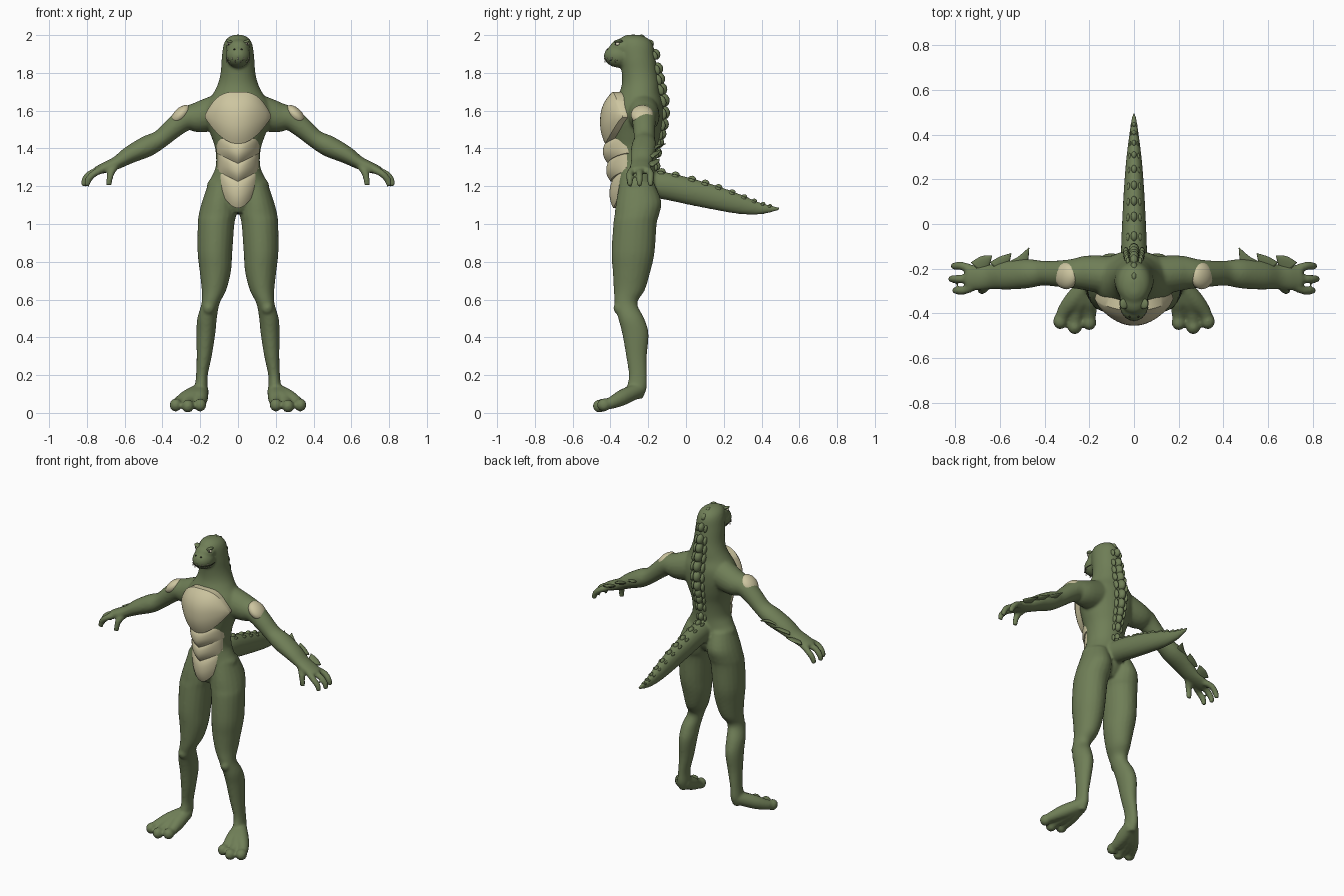
import bpy, bmesh, math
from mathutils import Vector, Matrix

if "Cube" in bpy.data.objects:
    bpy.data.objects.remove(bpy.data.objects["Cube"])


def material(name, rgb):
    m = bpy.data.materials.new(name)
    m.diffuse_color = (*rgb, 1)
    m.use_nodes = True
    m.node_tree.nodes["Principled BSDF"].inputs["Base Color"].default_value = m.diffuse_color
    return m


GREEN = material("scale green", (0.16, 0.21, 0.095))
CREAM = material("plate cream", (0.61, 0.56, 0.35))
DARK = material("dark brown", (0.03, 0.03, 0.02))
IVORY = material("ivory", (0.72, 0.68, 0.5))


def finish(name, bm, mat):
    bmesh.ops.recalc_face_normals(bm, faces=bm.faces)
    me = bpy.data.meshes.new(name)
    bm.to_mesh(me)
    bm.free()
    me.shade_smooth()
    me.materials.append(mat)
    ob = bpy.data.objects.new(name, me)
    bpy.context.collection.objects.link(ob)
    return ob


def spline(pts, steps=4):
    """Catmull-Rom through tuples of any length."""
    out = []
    for i in range(len(pts) - 1):
        p0, p1, p2, p3 = (pts[max(i - 1, 0)], pts[i], pts[i + 1], pts[min(i + 2, len(pts) - 1)])
        for k in range(steps):
            t = k / steps
            out.append([0.5 * (2 * b + (c - a) * t + (2 * a - 5 * b + 4 * c - d) * t * t
                               + (3 * b - a - 3 * c + d) * t ** 3)
                        for a, b, c, d in zip(p0, p1, p2, p3)])
    return out + [list(pts[-1])]


def tube(bm, pts, hint=(1, 0, 0), axis=None, side=1, n=20):
    """Loft of ellipses; each point is x, y, z, radius along hint, other radius."""
    pts = spline([(p[0] * side, p[1], p[2], p[3], p[-1]) for p in pts])
    rings = []
    for i, p in enumerate(pts):
        t = Vector(axis) if axis else (Vector(pts[min(i + 1, len(pts) - 1)][:3])
                                       - Vector(pts[max(i - 1, 0)][:3])).normalized()
        a = Vector(hint)
        a = (a - t * a.dot(t)).normalized()
        b = t.cross(a)
        rings.append([bm.verts.new(Vector(p[:3]) + a * max(p[3], .002) * math.cos(2 * math.pi * k / n)
                                   + b * max(p[4], .002) * math.sin(2 * math.pi * k / n)) for k in range(n)])
    for r, q in zip(rings, rings[1:]):
        for k in range(n):
            bm.faces.new((r[k], r[(k + 1) % n], q[(k + 1) % n], q[k]))
    bm.faces.new(rings[0])
    bm.faces.new(rings[-1])


def blob(bm, c, r, rot=None, sub=3):
    m = Matrix.Translation(c) @ (rot or Matrix()) @ Matrix.Diagonal((*r, 1))
    bmesh.ops.create_icosphere(bm, subdivisions=sub, radius=1, matrix=m)


UP = (0, 0, 1)
bm = bmesh.new()
# torso, neck and skull: z, centre y, half width, half depth
tube(bm, [(0, y, z, rx, ry) for z, y, rx, ry in [
    (1.06, -.27, .05, .07), (1.12, -.265, .13, .1), (1.2, -.265, .165, .105), (1.25, -.268, .14, .106),
    (1.31, -.27, .117, .11), (1.4, -.27, .121, .122), (1.48, -.265, .148, .135), (1.56, -.26, .177, .14),
    (1.63, -.25, .17, .13), (1.69, -.245, .132, .11), (1.74, -.24, .107, .1), (1.8, -.245, .092, .095),
    (1.88, -.257, .086, .095), (1.95, -.267, .076, .092), (1.985, -.275, .055, .07), (2.002, -.28, .02, .03)]],
    axis=UP, n=32)
# face
blob(bm, (0, -.355, 1.89), (.066, .08, .063))
blob(bm, (0, -.33, 1.935), (.064, .073, .047))
# tail
tube(bm, [(0, -.24, 1.22, .06, .07), (0, -.1, 1.2, .058, .072), (0, .02, 1.172, .053, .07),
          (0, .15, 1.14, .046, .064), (0, .28, 1.105, .036, .052), (0, .38, 1.083, .024, .034),
          (0, .46, 1.08, .013, .017), (0, .5, 1.083, .005, .006)])
for s in (1, -1):
    # legs
    tube(bm, [(x, y, z, rx, ry) for z, x, y, rx, ry in [
        (1.22, .085, -.26, .07, .09), (1.12, .1, -.25, .09, .12), (1.05, .108, -.26, .1, .118),
        (1.0, .116, -.27, .097, .115), (.85, .122, -.28, .092, .114), (.75, .12, -.288, .083, .1),
        (.65, .127, -.3, .065, .082), (.58, .145, -.318, .048, .06), (.5, .164, -.29, .052, .069),
        (.42, .17, -.268, .05, .07), (.3, .179, -.262, .04, .055), (.2, .191, -.255, .031, .048),
        (.13, .195, -.26, .034, .052), (.075, .198, -.265, .028, .035)]], axis=UP, side=s)
    blob(bm, (.155 * s, -.352, .555), (.032, .032, .036))
    # feet and toes
    for tx, ty, tz in ((.2, -.44, .042), (.265, -.458, .036), (.33, -.435, .042)):
        tube(bm, [(.195, -.255, .12, .04), (.2 + (tx - .2) * .5, -.335, .082, .042),
                  (.2 + (tx - .2) * .85, -.39, .055, .033), (tx, ty, tz, .026)], side=s)
        blob(bm, (tx * s, ty, tz), (.032, .036, .035))
    # arms
    tube(bm, [(.07, -.235, 1.6, .09, .1), (.2, -.22, 1.567, .08, .083), (.275, -.222, 1.557, .066, .064),
              (.34, -.222, 1.51, .059, .055), (.41, -.22, 1.45, .056, .049), (.48, -.222, 1.412, .066, .056),
              (.57, -.23, 1.368, .064, .047), (.64, -.236, 1.325, .056, .035), (.7, -.24, 1.3, .058, .029),
              (.75, -.242, 1.282, .052, .022)], hint=(0, 1, 0), side=s)
    # fingers and thumb
    for y0, y1, dx in ((-.205, -.188, -.008), (-.243, -.246, .004), (-.28, -.297, -.014)):
        tube(bm, [(.72, y0, 1.288, .021), (.775 + dx, y1, 1.268, .019), (.806 + dx, y1, 1.235, .018),
                  (.815 + dx, y1, 1.2, .014)], hint=(0, 1, 0), side=s, n=12)
    tube(bm, [(.65, -.265, 1.31, .024), (.675, -.293, 1.265, .019), (.684, -.3, 1.205, .015)],
         hint=(0, 1, 0), side=s, n=12)
body = finish("body", bm, GREEN)
mod = body.modifiers.new("merge", 'REMESH')
mod.mode = 'VOXEL'
mod.voxel_size = .0085
mod.use_smooth_shade = True
mod = body.modifiers.new("soften", 'SMOOTH')
mod.factor = .5
mod.iterations = 5

# forearm fins, swept towards the elbow
bm = bmesh.new()
for s in (1, -1):
    for x, y, z in ((.47, -.107, 1.425), (.55, -.132, 1.39), (.635, -.142, 1.345)):
        tube(bm, [(x + .06, -.2, z - .035, .011, .045), (x + .03, -.165, z - .017, .009, .028),
                  (x, y, z, .002, .002)], hint=UP, side=s, n=12)
finish("forearm_fins", bm, GREEN)


# belly plates: curved patches between a top and a bottom outline
def plate(name, top, bottom, width, edge, depth, n=24, m=14):
    bm = bmesh.new()
    grid = []
    for j in range(m + 1):
        v = j / m
        bulge = 1 - .55 * ((v - .4) / .6) ** 2.6 if v > .4 else 1 - .22 * ((.4 - v) / .4) ** 2
        row = []
        for i in range(n + 1):
            u = 2 * i / n - 1
            z = bottom(abs(u)) + (top(abs(u)) - bottom(abs(u))) * v
            y = edge - depth * max(math.cos(u * math.pi / 2), 0) ** .7 * bulge
            row.append(bm.verts.new((u * width, y, z)))
        grid.append(row)
    for r, q in zip(grid, grid[1:]):
        for i in range(n):
            bm.faces.new((r[i], r[i + 1], q[i + 1], q[i]))
    # close the rim back into the body
    rim = [e for e in bm.edges if e.is_boundary]
    ext = bmesh.ops.extrude_edge_only(bm, edges=rim)["geom"]
    for vert in ext:
        if isinstance(vert, bmesh.types.BMVert):
            vert.co.y += .045
            vert.co.x *= .93
    ob = finish(name, bm, CREAM)
    bpy.context.view_layer.objects.active = ob
    ob.select_set(True)
    bpy.ops.object.shade_smooth_by_angle(angle=math.radians(40))
    ob.select_set(False)


plate("chest_plate", lambda u: 1.70 - .125 * u ** 3, lambda u: 1.425 + .14 * u ** 2, .176, -.335, .12)
plate("belly_plate_upper", lambda u: 1.47 + .01 * u, lambda u: 1.32 + .055 * u, .115, -.315, .125)
plate("belly_plate_middle", lambda u: 1.365 + .04 * u, lambda u: 1.225 + .055 * u, .108, -.315, .107)
plate("belly_plate_lower", lambda u: 1.27 + .03 * u, lambda u: 1.085 + .125 * u ** 2, .11, -.315, .09)

# shoulder plates
bm = bmesh.new()
for s in (1, -1):
    blob(bm, (.303 * s, -.232, 1.578), (.064, .06, .036), Matrix.Rotation(s * math.radians(45), 4, 'Y'))
finish("shoulder_plates", bm, CREAM)

# rows of scutes down the back and along the tail
bm = bmesh.new()


def scutes(path, count, side_x):
    pts = spline(path, 8)
    for i in range(count):
        k = i * (len(pts) - 2) / (count - 1)
        a, b = pts[int(k)], pts[int(k) + 1]
        f = k - int(k)
        y, z, size = [p + (q - p) * f for p, q in zip(a, b)]
        rot = Matrix.Rotation(math.atan2(b[1] - a[1], b[0] - a[0]) + .2, 4, 'X')
        blob(bm, (0, y, z), (.022 * size, .034 * size, .03 * size), rot, 2)
        for s in (1, -1):
            blob(bm, (s * side_x * size, y - .004, z - .006), (.011 * size, .028 * size, .017 * size), rot, 2)


scutes([(-.235, 1.985, .6), (-.172, 1.93, .8), (-.15, 1.82, 1), (-.138, 1.74, 1.1), (-.12, 1.65, 1.15),
        (-.12, 1.55, 1.1), (-.135, 1.47, 1), (-.15, 1.4, .9), (-.16, 1.3, .8)], 13, .032)
scutes([(-.13, 1.275, .7), (.02, 1.238, .7), (.15, 1.2, .65), (.28, 1.153, .55), (.38, 1.115, .4),
        (.45, 1.096, .3)], 10, .038)
finish("back_scutes", bm, GREEN)

# eyes, pupils, brows, nostrils, mouth and teeth
parts = {n: bmesh.new() for n in ("eyes", "pupils", "brows", "mouth", "teeth")}
for s in (1, -1):
    blob(parts["eyes"], (.046 * s, -.362, 1.953), (.014, .013, .009), sub=2)
    blob(parts["pupils"], (.049 * s, -.372, 1.953), (.005, .005, .005), sub=2)
    blob(parts["brows"], (.044 * s, -.357, 1.966), (.022, .024, .008),
         Matrix.Rotation(-.35 * s, 4, 'Y'), 2)
    blob(parts["pupils"], (.019 * s, -.415, 1.925), (.005, .005, .004), sub=2)
blob(parts["mouth"], (0, -.355, 1.868), (.065, .0785, .003))
for i in range(11):
    a = math.radians(-75 + 15 * i)
    d = .007 if i % 2 else -.007
    bmesh.ops.create_cone(parts["teeth"], segments=8, radius1=.004, radius2=.0005, depth=.014, cap_ends=True,
                          matrix=Matrix.Translation((.063 * math.sin(a), -.355 - .0765 * math.cos(a), 1.868 + d))
                          @ Matrix.Rotation(math.pi if i % 2 else 0, 4, 'X'))
for name, mat in (("eyes", IVORY), ("pupils", DARK), ("brows", GREEN), ("mouth", DARK), ("teeth", IVORY)):
    finish(name, parts[name], mat)
